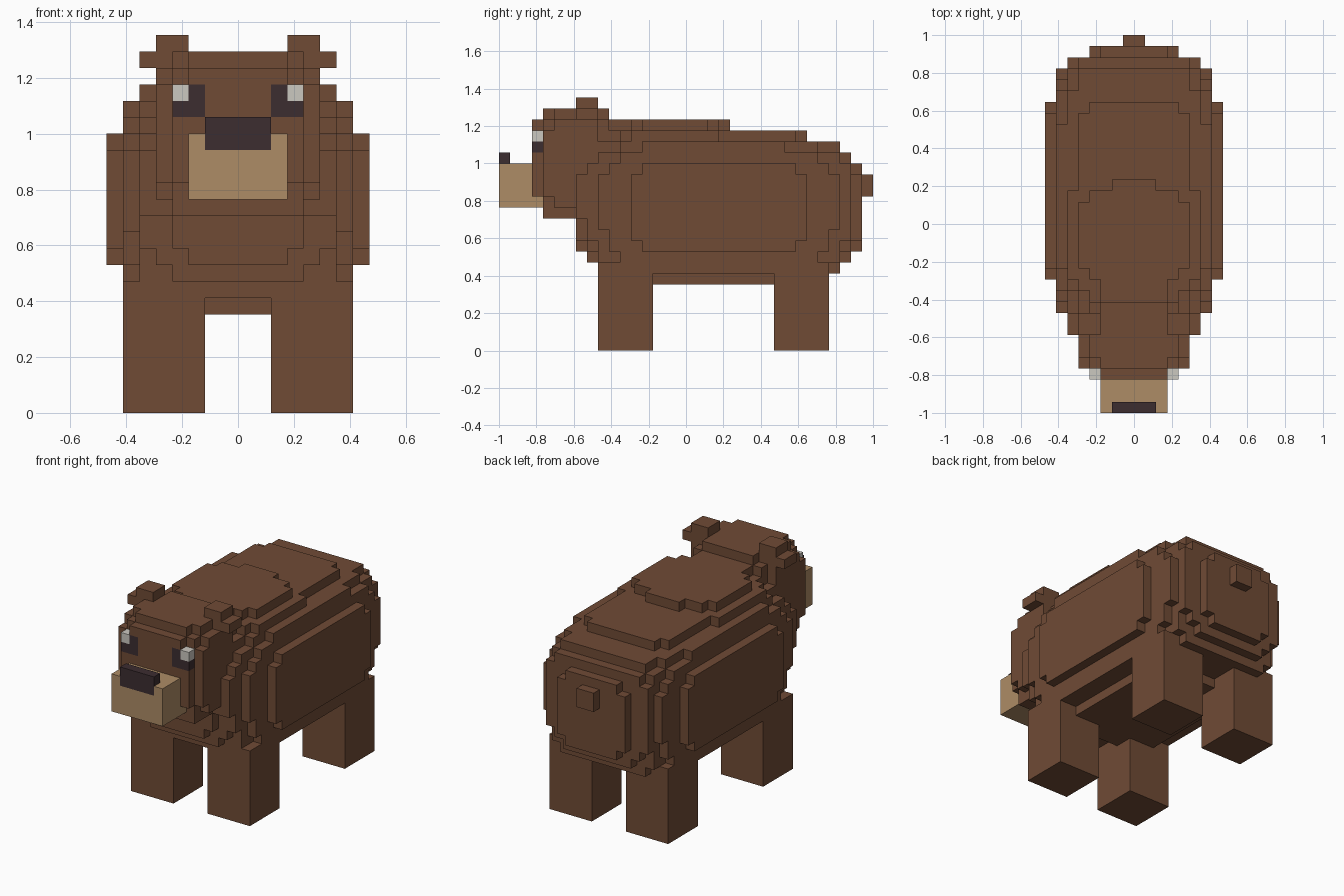
import bpy, bmesh
from mathutils import Vector

cube = bpy.data.objects.get("Cube")
if cube:
    bpy.data.objects.remove(cube, do_unlink=True)

U = 2 / 34  # size of one block


def material(name, rgb):
    m = bpy.data.materials.new(name)
    m.use_nodes = True
    m.diffuse_color = (*rgb, 1)
    bsdf = m.node_tree.nodes["Principled BSDF"]
    bsdf.inputs["Base Color"].default_value = (*rgb, 1)
    bsdf.inputs["Roughness"].default_value = 0.9
    return m


fur = material("brown fur", (0.162, 0.070, 0.036))
tan = material("tan muzzle", (0.423, 0.262, 0.133))
dark = material("dark brown", (0.045, 0.026, 0.030))
white = material("eye white", (0.60, 0.58, 0.53))

cells = {}      # block position -> part name
materials = {}  # part name -> material


def box(part, mat, x, y, z):
    """Fill a range of blocks; later parts replace earlier ones."""
    materials[part] = mat
    for i in range(*x):
        for j in range(*y):
            for k in range(*z):
                cells[i, j, k] = part


def slabs(part, mat, layers):
    """Stack centred slabs: half width -> side profiles (y0, y1, z0, z1)."""
    for hw, profiles in layers.items():
        for y0, y1, z0, z1 in profiles:
            box(part, mat, (-hw, hw), (y0, y1), (z0, z1))


def pair(part, mat, x, y, z):
    """Left and right copies."""
    box("left_" + part, mat, x, y, z)
    box("right_" + part, mat, (-x[1], -x[0]), y, z)


# Rounded body, from the flanks inwards
slabs("body", fur, {
    8: [(-5, 11, 10, 16), (-4, 10, 9, 17)],
    7: [(-8, 14, 11, 16), (-7, 13, 9, 17), (-6, 12, 8, 18), (-4, 9, 7, 19)],
    6: [(-10, 15, 12, 16), (-9, 15, 10, 17), (-8, 14, 8, 18),
        (-6, 12, 7, 19), (-5, 3, 7, 20)],
    5: [(-9, 15, 9, 18), (-8, 14, 7, 19), (-6, 10, 7, 20),
        (-4, 2, 7, 21), (-4, 9, 6, 7)],
    4: [(-10, 16, 10, 16), (-9, 15, 8, 18), (-8, 14, 7, 19),
        (-7, 11, 7, 20), (-5, 3, 7, 21), (-5, 10, 6, 7)],
    3: [(-10, 16, 9, 17), (-7, 3, 7, 21)],
    2: [(-7, 4, 7, 21)],
})
box("tail", fur, (-1, 1), (16, 17), (14, 16))

# Legs
pair("front_leg", fur, (2, 7), (-8, -3), (0, 8))
pair("back_leg", fur, (2, 7), (8, 13), (0, 8))

# Head and ears
slabs("head", fur, {
    5: [(-13, -9, 14, 20), (-12, -8, 13, 21)],
    4: [(-14, -8, 14, 20), (-13, -7, 12, 21), (-12, -8, 13, 22)],
    3: [(-14, -8, 14, 21), (-13, -7, 13, 22)],
})
pair("ear", fur, (3, 6), (-10, -8), (21, 22))
pair("ear", fur, (3, 5), (-10, -8), (22, 23))

# Face
box("muzzle", tan, (-3, 3), (-17, -13), (13, 17))
box("nose", dark, (-2, 2), (-17, -16), (16, 18))
pair("eye", dark, (2, 4), (-14, -13), (18, 20))
pair("eye_white", white, (3, 4), (-14, -13), (19, 20))

# Mesh the exposed sides of every part, merging flat areas
for part, mat in materials.items():
    bm = bmesh.new()
    for pos in [p for p, owner in cells.items() if owner == part]:
        for axis in range(3):
            for side in (0, 1):
                step = [0, 0, 0]
                step[axis] = 2 * side - 1
                if tuple(p + s for p, s in zip(pos, step)) in cells:
                    continue
                corners = []
                for a, b in ((0, 0), (1, 0), (1, 1), (0, 1)):
                    c = Vector(pos)
                    c[axis] += side
                    c[(axis + 1) % 3] += a
                    c[(axis + 2) % 3] += b
                    corners.append(bm.verts.new(c * U))
                bm.faces.new(corners if side else corners[::-1])
    bmesh.ops.remove_doubles(bm, verts=bm.verts, dist=0.001)
    bmesh.ops.dissolve_limit(bm, angle_limit=0.01, verts=bm.verts, edges=bm.edges)
    mesh = bpy.data.meshes.new(part)
    bm.to_mesh(mesh)
    bm.free()
    mesh.materials.append(mat)
    bpy.context.collection.objects.link(bpy.data.objects.new(part, mesh))
